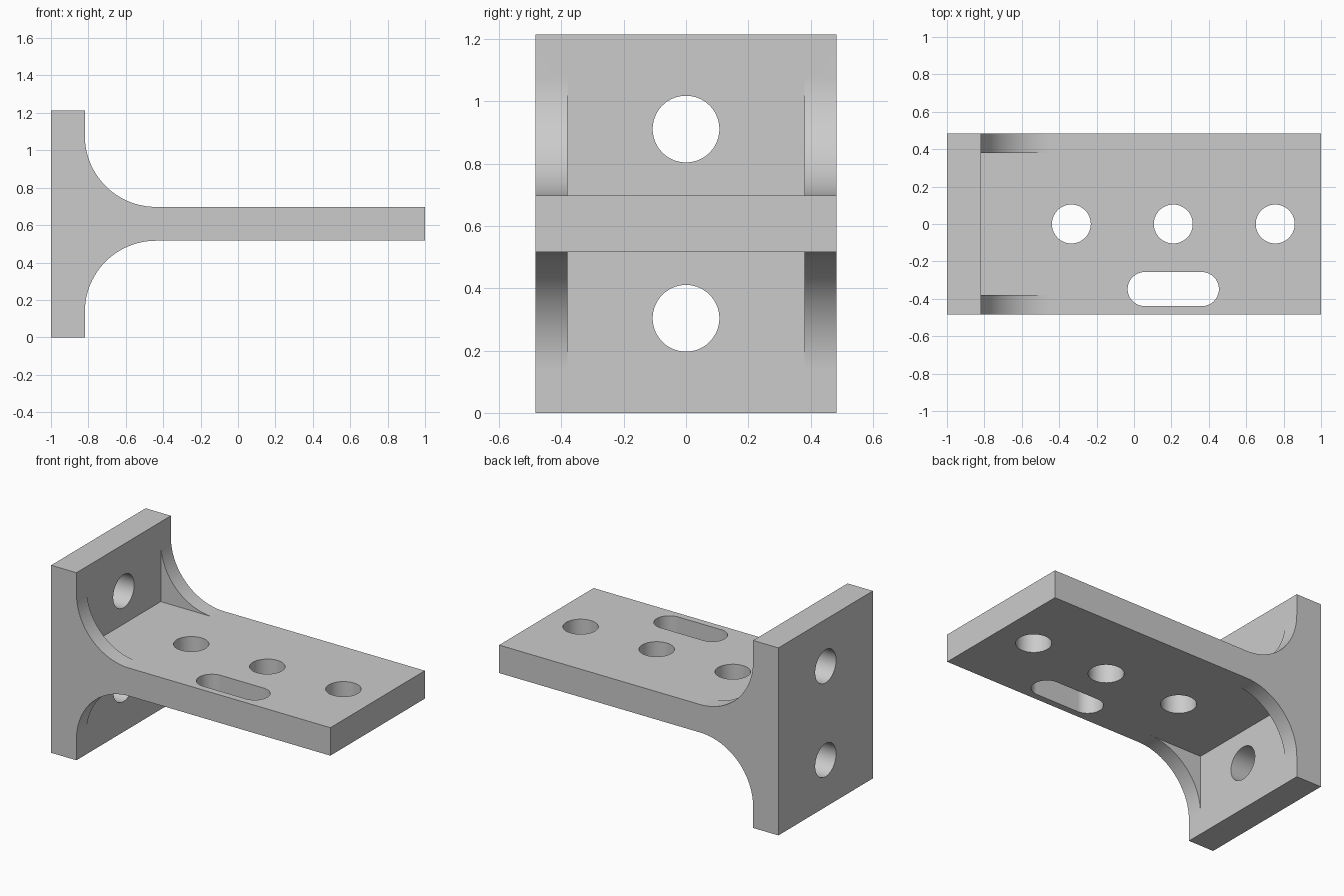
import bpy, bmesh
from math import sin, cos, pi
from mathutils import Matrix

cube = bpy.data.objects.get("Cube")
if cube:
    bpy.data.objects.remove(cube, do_unlink=True)

# Main dimensions
HEIGHT, HALF_WIDTH, THICK = 1.214, 0.483, 0.181
MID = HEIGHT / 2
LOW, HIGH = MID - THICK / 2, MID + THICK / 2
FACE = -1 + THICK            # inner face of the wall plate
RADIUS, GUSSET = 0.38, 0.103
SEGMENTS = 24

grey = bpy.data.materials.new("plain grey")
grey.use_nodes = True
colour = (0.6, 0.6, 0.6, 1)
grey.diffuse_color = colour
grey.node_tree.nodes["Principled BSDF"].inputs["Base Color"].default_value = colour


def make_object(name, bm):
    bmesh.ops.remove_doubles(bm, verts=bm.verts, dist=1e-5)
    bmesh.ops.recalc_face_normals(bm, faces=bm.faces)
    mesh = bpy.data.meshes.new(name)
    bm.to_mesh(mesh)
    bm.free()
    mesh.materials.append(grey)
    obj = bpy.data.objects.new(name, mesh)
    bpy.context.collection.objects.link(obj)
    return obj


def fillet(side):
    """Concave arc from the shelf to the wall plate, above (1) or below (-1)."""
    start = MID + side * THICK / 2
    angles = [i / SEGMENTS * pi / 2 for i in range(SEGMENTS + 1)]
    return [(FACE + RADIUS * (1 - sin(a)), start + side * RADIUS * (1 - cos(a)))
            for a in angles]


def outline(upper, lower):
    wall = [(FACE, HEIGHT), (-1, HEIGHT), (-1, 0), (FACE, 0)]
    return [(1, LOW), (1, HIGH)] + upper + wall + lower[::-1]


def cap(bm, points, y):
    bm.faces.new([bm.verts.new((x, y, z)) for x, z in points])


def strip(bm, points, y0, y1):
    rows = [[bm.verts.new((x, y, z)) for x, z in points] for y in (y0, y1)]
    for i in range(len(points)):
        j = (i + 1) % len(points)
        bm.faces.new((rows[0][i], rows[0][j], rows[1][j], rows[1][i]))


# Bracket body: plain T section in the middle, filleted gussets at both sides
arcs = [fillet(1), fillet(-1)]
webs = [arcs[0] + [(FACE, HIGH)], arcs[1] + [(FACE, LOW)]]
corners = [[w[0], w[-1], w[-2]] for w in webs]
inner = HALF_WIDTH - GUSSET
bm = bmesh.new()
strip(bm, outline(*corners), -inner, inner)
for side in (-1, 1):
    strip(bm, outline(*arcs), side * inner, side * HALF_WIDTH)
    cap(bm, outline(*arcs), side * HALF_WIDTH)
    for web in webs:
        cap(bm, web, side * inner)
bracket = make_object("bracket", bm)


def add_hole(bm, matrix, radius, half_length=0.0, sides=64):
    """Round or slotted prism along the local z axis."""
    ring = []
    for i in range(sides):
        a = (i + 0.5) / sides * 2 * pi
        shift = half_length if cos(a) > 0 else -half_length
        ring.append((radius * cos(a) + shift, radius * sin(a)))
    ends = [[bm.verts.new(matrix @ Matrix.Translation((x, y, z)).translation)
             for x, y in ring] for z in (-0.2, 0.2)]
    for end in ends:
        bm.faces.new(end)
    for i in range(sides):
        j = (i + 1) % sides
        bm.faces.new((ends[0][i], ends[0][j], ends[1][j], ends[1][i]))


# Shelf holes, slot and wall holes
bm = bmesh.new()
for x in (-0.335, 0.21, 0.755):
    add_hole(bm, Matrix.Translation((x, 0, MID)), 0.104)
add_hole(bm, Matrix.Translation((0.21, -0.348, MID)), 0.091, 0.153)
for z in (HEIGHT / 4, HEIGHT * 3 / 4):
    turn = Matrix.Rotation(pi / 2, 4, 'Y')
    add_hole(bm, Matrix.Translation((-1 + THICK / 2, 0, z)) @ turn, 0.107)
cutter = make_object("hole_cutter", bm)
cutter.hide_render = True

bpy.ops.object.select_all(action='DESELECT')
bracket.select_set(True)
bpy.context.view_layer.objects.active = bracket
cut = bracket.modifiers.new("holes", 'BOOLEAN')
cut.operation = 'DIFFERENCE'
cut.solver = 'EXACT'
cut.object = cutter
bpy.ops.object.modifier_apply(modifier=cut.name)
bpy.data.objects.remove(cutter, do_unlink=True)

# Smooth curves, crisp edges, even shading on the flat faces
bpy.ops.object.shade_smooth_by_angle(angle=pi / 6)
weighted = bracket.modifiers.new("even shading", 'WEIGHTED_NORMAL')
weighted.keep_sharp = True
